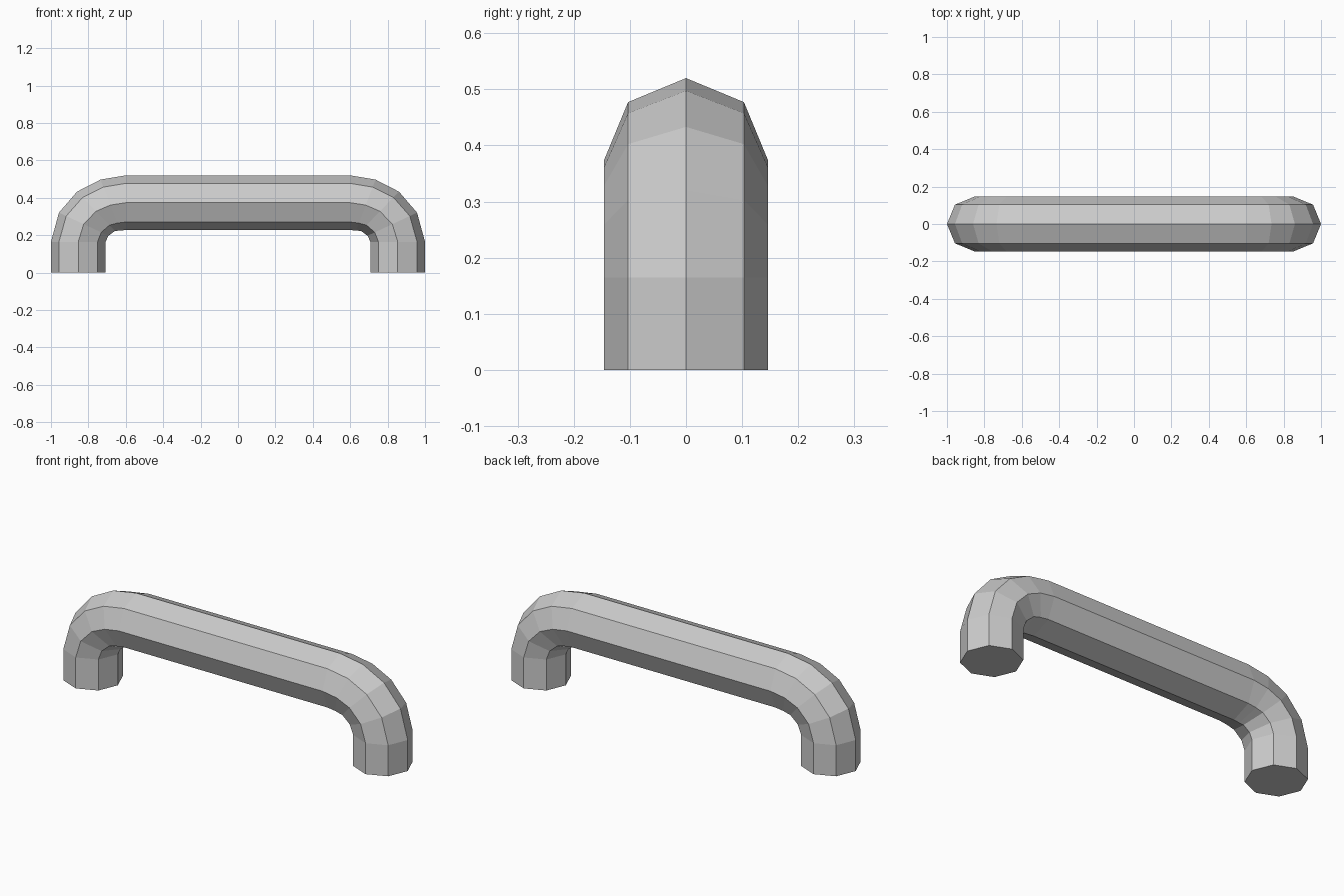
import bpy, bmesh
from math import sin, cos, radians

if "Cube" in bpy.data.objects:
    bpy.data.objects.remove(bpy.data.objects["Cube"])

R = 0.146    # tube radius
SIDES = 8

# Right half of the centre line: x, z, tilt of the outward direction (degrees)
half = [(0.854, 0.0, 0), (0.854, 0.165, 0), (0.825, 0.259, 25),
        (0.759, 0.328, 46), (0.683, 0.361, 69), (0.6, 0.374, 90)]
path = half + [(-x, z, 180 - a) for x, z, a in reversed(half)]

# Octagonal tube swept along the path
bm = bmesh.new()
rings = []
for x, z, a in path:
    ox, oz = cos(radians(a)), sin(radians(a))
    ring = []
    for i in range(SIDES):
        t = radians(360 * i / SIDES)
        d = R * cos(t)
        ring.append(bm.verts.new((x + ox * d, R * sin(t), z + oz * d)))
    rings.append(ring)

for r, s in zip(rings, rings[1:]):
    for i in range(SIDES):
        j = (i + 1) % SIDES
        bm.faces.new((r[i], r[j], s[j], s[i]))

# Flat feet
bm.faces.new(rings[0])
bm.faces.new(rings[-1])
bmesh.ops.recalc_face_normals(bm, faces=bm.faces)

mesh = bpy.data.meshes.new("pull_handle")
bm.to_mesh(mesh)
bm.free()
handle = bpy.data.objects.new("pull_handle", mesh)
bpy.context.collection.objects.link(handle)
